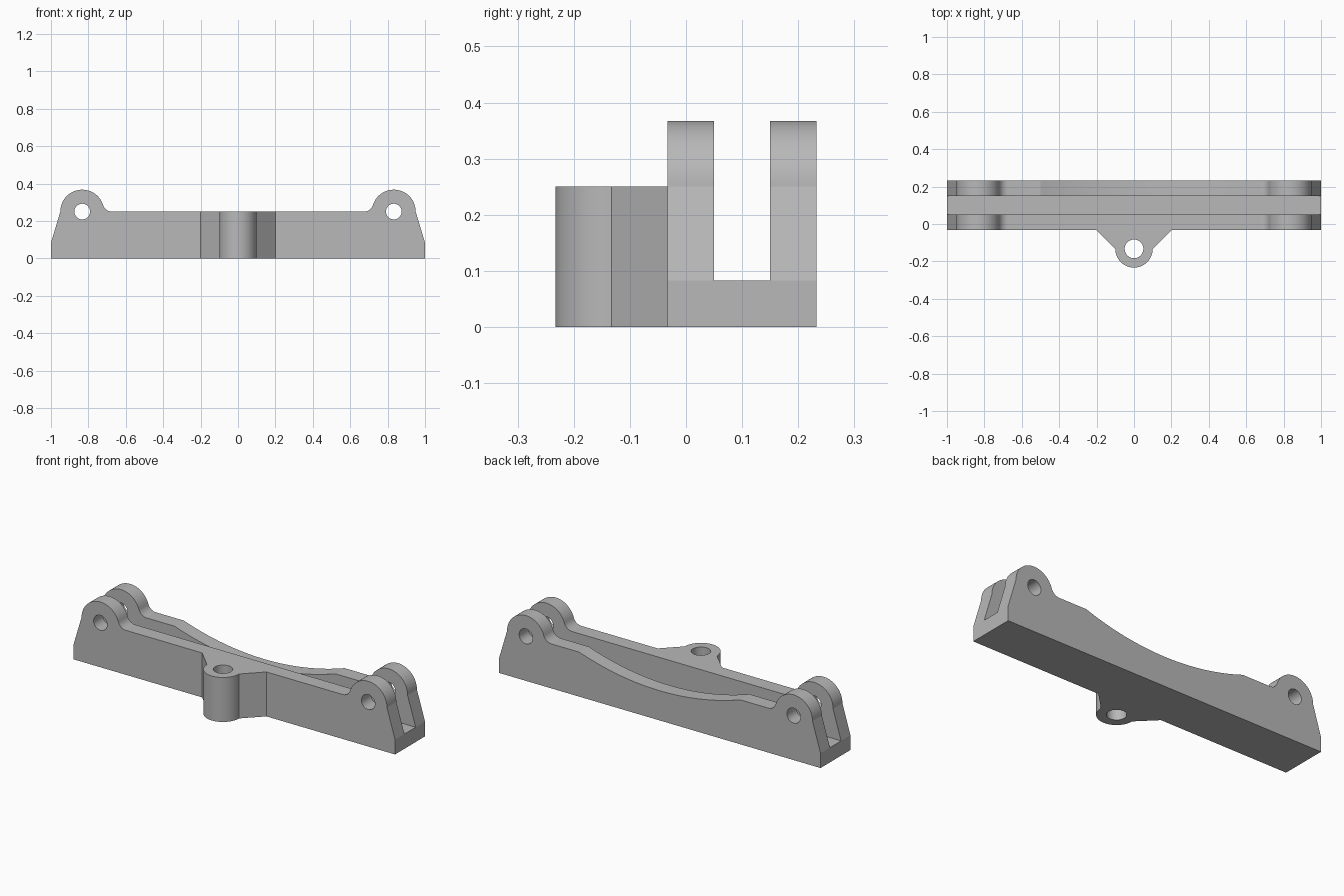
import bpy, bmesh
from math import pi, cos, sin, sqrt, atan2, radians
from mathutils import Vector

cube = bpy.data.objects.get("Cube")
if cube:
    bpy.data.objects.remove(cube, do_unlink=True)

grey = bpy.data.materials.new("plain_grey")
grey.use_nodes = True
colour = (0.48, 0.48, 0.48, 1)
grey.diffuse_color = colour
grey.node_tree.nodes["Principled BSDF"].inputs["Base Color"].default_value = colour

# Main sizes
FRONT, BACK = -0.233, 0.233
WALL, SLOT_A, SLOT_B = -0.033, 0.05, 0.15
TOP, FLOOR = 0.25, 0.083
EAR_X, EAR_R, HOLE_R, FILLET = 0.833, 0.117, 0.042, 0.05
BOSS_Y, BOSS_R = -0.133, 0.1


def arc(cx, cy, r, a, b, n):
    return [(cx + r * cos(a + (b - a) * i / n), cy + r * sin(a + (b - a) * i / n))
            for i in range(n + 1)]


def circle(cx, cy, r, n=48):
    return arc(cx, cy, r, 0, 2 * pi, n)[:-1]


def prism(name, outline, axis, low, high):
    """Extrude an outline along Y (outline in XZ) or along Z (outline in XY)."""
    bm = bmesh.new()
    if axis == "Y":
        points, step = [(u, low, v) for u, v in outline], Vector((0, high - low, 0))
    else:
        points, step = [(u, v, low) for u, v in outline], Vector((0, 0, high - low))
    face = bm.faces.new([bm.verts.new(p) for p in points])
    grown = bmesh.ops.extrude_face_region(bm, geom=[face], use_keep_orig=True)
    bmesh.ops.translate(bm, vec=step,
                        verts=[g for g in grown["geom"] if isinstance(g, bmesh.types.BMVert)])
    bmesh.ops.recalc_face_normals(bm, faces=bm.faces)
    mesh = bpy.data.meshes.new(name)
    bm.to_mesh(mesh)
    bm.free()
    mesh.materials.append(grey)
    obj = bpy.data.objects.new(name, mesh)
    bpy.context.collection.objects.link(obj)
    return obj


def combine(target, tool, operation):
    mod = target.modifiers.new(tool.name, "BOOLEAN")
    mod.operation, mod.solver, mod.object = operation, "EXACT", tool
    bpy.context.view_layer.objects.active = target
    bpy.ops.object.modifier_apply(modifier=mod.name)
    bpy.data.objects.remove(tool, do_unlink=True)


# Side profile: sloped end, round ear, fillet into the flat top, then mirrored
reach = sqrt((EAR_R + FILLET) ** 2 - FILLET ** 2)
tangent = atan2(FILLET, reach)
half = [(1, 0), (1, FLOOR)]
half += arc(EAR_X, TOP, EAR_R, 0, pi - tangent, 32)
half += arc(EAR_X - reach, TOP + FILLET, FILLET, -tangent, -pi / 2, 12)[1:]
body = prism("bracket_body", half + [(-x, z) for x, z in reversed(half)], "Y", WALL, BACK)

# Lengthwise slot between the two walls
slot = [(-1.2, FLOOR), (1.2, FLOOR), (1.2, 0.6), (-1.2, 0.6)]
combine(body, prism("slot_cutter", slot, "Y", SLOT_A, SLOT_B), "DIFFERENCE")

# Shallow curved dip in the back wall
sag, chord = 0.083, 0.5
radius = (chord ** 2 + sag ** 2) / (2 * sag)
spread = 0.36
dip = arc(0, TOP - sag + radius, radius, -pi / 2 - spread, -pi / 2 + spread, 48)
dip += [(0.5, 0.6), (-0.5, 0.6)]
combine(body, prism("dip_cutter", dip, "Y", 0.1, 0.3), "DIFFERENCE")

# Pin holes through the ears
for side in (-1, 1):
    hole = prism("pin_hole_cutter", circle(side * EAR_X, TOP, HOLE_R), "Y", -0.1, 0.3)
    combine(body, hole, "DIFFERENCE")

# Front boss with flared sides and a vertical hole
boss_outline = [(0.2, 0), (0.2, WALL), (BOSS_R, BOSS_Y)]
boss_outline += arc(0, BOSS_Y, BOSS_R, 0, -pi, 32)[1:]
boss_outline += [(-0.2, WALL), (-0.2, 0)]
boss = prism("front_boss", boss_outline, "Z", 0, TOP)
combine(boss, prism("boss_hole_cutter", circle(0, BOSS_Y, 0.05), "Z", -0.1, 0.4), "DIFFERENCE")
combine(body, boss, "UNION")

# Smooth the curved faces, keep the edges crisp
bpy.ops.object.select_all(action="DESELECT")
body.select_set(True)
bpy.context.view_layer.objects.active = body
bpy.ops.object.shade_smooth_by_angle(angle=radians(12))
